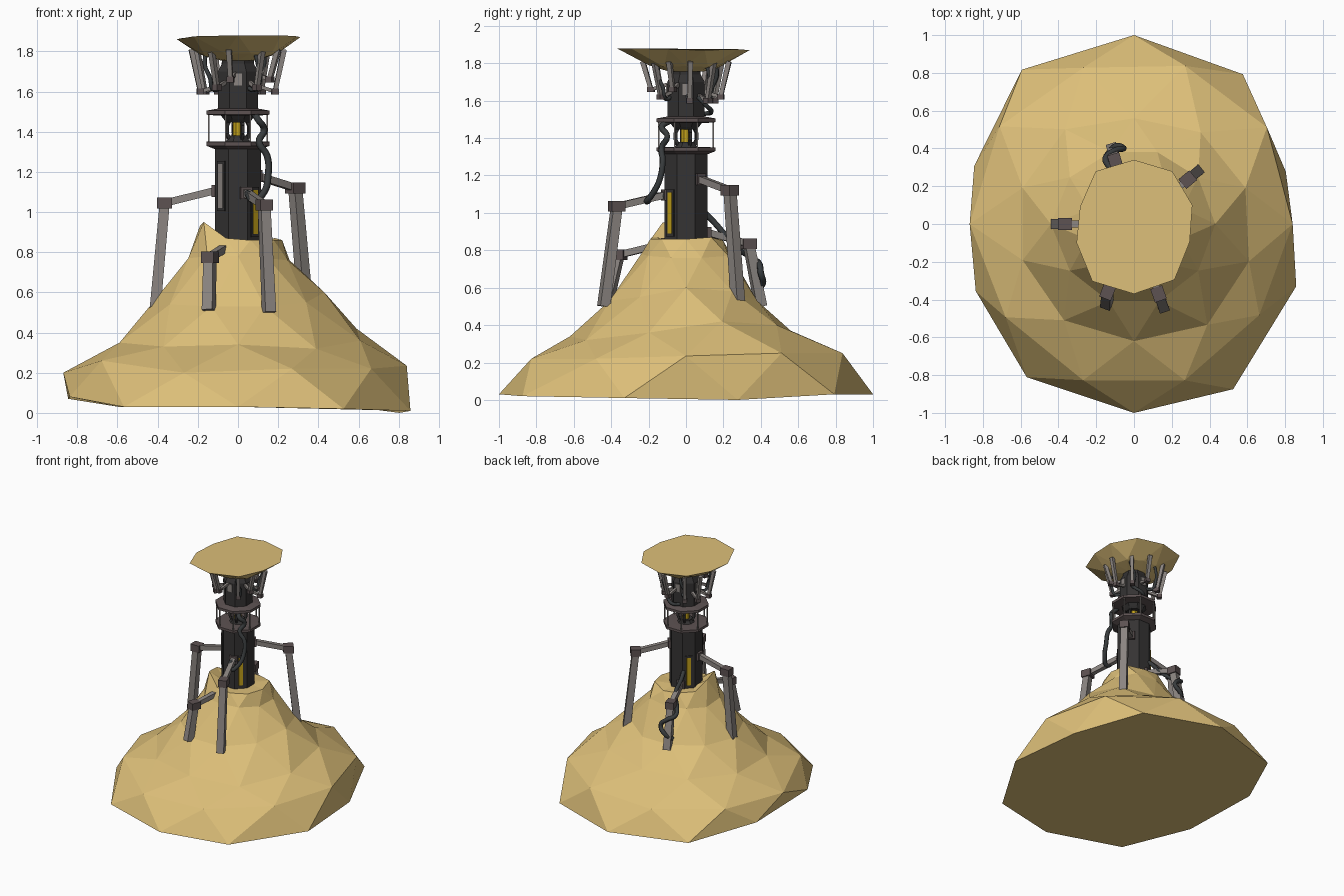
import bpy, bmesh, math, random
from mathutils import Vector, Matrix

if "Cube" in bpy.data.objects:
    bpy.data.objects.remove(bpy.data.objects["Cube"])

random.seed(4)


def mat(name, r, g, b):
    m = bpy.data.materials.new(name)
    m.diffuse_color = (r, g, b, 1)
    m.use_nodes = True
    m.node_tree.nodes["Principled BSDF"].inputs["Base Color"].default_value = m.diffuse_color
    return m


SAND = mat("sand", 0.72, 0.52, 0.19)
DARK = mat("dark_metal", 0.035, 0.033, 0.033)
BROWN = mat("brown_metal", 0.11, 0.085, 0.085)
GREY = mat("strut_metal", 0.26, 0.235, 0.22)
YELLOW = mat("yellow", 0.55, 0.36, 0.01)
HOSE = mat("rubber", 0.04, 0.045, 0.047)


def finish(name, bm, m):
    bmesh.ops.recalc_face_normals(bm, faces=bm.faces)
    me = bpy.data.meshes.new(name)
    bm.to_mesh(me)
    bm.free()
    me.materials.append(m)
    ob = bpy.data.objects.new(name, me)
    bpy.context.collection.objects.link(ob)
    return ob


def polar(deg, r, z):
    a = math.radians(deg)
    return Vector((r * math.cos(a), r * math.sin(a), z))


def staggered(name, rings, m):
    """Closed faceted shell from rings offset by half a step, joined by triangles."""
    bm = bmesh.new()
    vs = [[bm.verts.new(p) for p in ring] for ring, _ in rings]
    n = len(vs[0])
    for k in range(len(vs) - 1):
        lo, hi = vs[k], vs[k + 1]
        for i in range(n):
            j = (i + 1) % n
            if rings[k][1]:      # lower ring is the half-step one
                bm.faces.new((lo[i], hi[j], hi[i]))
                bm.faces.new((lo[i], lo[j], hi[j]))
            else:
                bm.faces.new((lo[i], lo[j], hi[i]))
                bm.faces.new((lo[j], hi[j], hi[i]))
    bm.faces.new(vs[0])
    bm.faces.new(vs[-1])
    return finish(name, bm, m)


def ring(half, radii, heights):
    off = 18 if half else 0
    return [polar(off + 36 * i, r, z) for i, (r, z) in enumerate(zip(radii, heights))], half


def lathe(name, profile, m, sides=8):
    bm = bmesh.new()
    vs = [[bm.verts.new(polar((i + .5) * 360 / sides, r, z)) for i in range(sides)] for r, z in profile]
    for a, b in zip(vs, vs[1:]):
        for i in range(sides):
            j = (i + 1) % sides
            bm.faces.new((a[i], a[j], b[j], b[i]))
    bm.faces.new(vs[0])
    bm.faces.new(vs[-1])
    return finish(name, bm, m)


def bar(name, a, b, w, m, w2=None, side=(0, 0, 1)):
    """Square bar from a to b, tapering from w to w2; side sets the roll."""
    a, b = Vector(a), Vector(b)
    d = (b - a).normalized()
    u = d.cross(Vector(side)).normalized()
    v = d.cross(u)
    bm = bmesh.new()
    ends = []
    for p, s in ((a, w / 2), (b, (w2 or w) / 2)):
        ends.append([bm.verts.new(p + u * x * s + v * y * s) for x, y in ((-1, -1), (1, -1), (1, 1), (-1, 1))])
    for i in range(4):
        j = (i + 1) % 4
        bm.faces.new((ends[0][i], ends[0][j], ends[1][j], ends[1][i]))
    bm.faces.new(ends[0])
    bm.faces.new(ends[1])
    return finish(name, bm, m)


def box(name, loc, size, deg, m):
    bm = bmesh.new()
    mx = Matrix.Translation(loc) @ Matrix.Rotation(math.radians(deg), 4, 'Z') @ Matrix.Diagonal((*size, 1))
    bmesh.ops.create_cube(bm, size=1, matrix=mx)
    return finish(name, bm, m)


def hose(name, pts, r):
    cu = bpy.data.curves.new(name, 'CURVE')
    cu.dimensions = '3D'
    cu.bevel_depth = r
    cu.bevel_resolution = 1
    cu.resolution_u = 5
    cu.use_fill_caps = True
    sp = cu.splines.new('BEZIER')
    sp.bezier_points.add(len(pts) - 1)
    for bp, p in zip(sp.bezier_points, pts):
        bp.co = p
        bp.handle_left_type = bp.handle_right_type = 'AUTO'
    cu.materials.append(HOSE)
    ob = bpy.data.objects.new(name, cu)
    bpy.context.collection.objects.link(ob)


# Sand mound: staggered ten-sided rings, starting at +x and going counter-clockwise
staggered("sand_mound", [
    ([polar(a, r, z) for a, r, z in (
        (19, .85, 0), (54, .98, .03), (90, 1, .03), (126, 1.01, .03), (160, .9, .07),
        (203, .91, .08), (235, .99, .03), (270, 1, .03), (301, 1.02, .02), (339, .92, .01))], True),
    ring(False, (.84, .87, .88, .87, .88, .87, .84, .87, .87, .82),
         (.235, .25, .25, .22, .22, .2, .26, .2, .22, .22)),
    ring(True, (.62, .6, .56, .62, .62, .62, .63, .62, .66, .64),
         (.42, .40, .37, .36, .35, .35, .33, .34, .32, .36)),
    ring(False, (.43, .42, .4, .4, .42, .44, .42, .43, .43, .42),
         (.6, .58, .53, .53, .53, .53, .54, .53, .53, .55)),
    ring(True, (.27, .28, .25, .25, .25, .26, .26, .24, .25, .26),
         (.76, .77, .76, .76, .75, .77, .78, .78, .77, .76)),
    ring(False, (.22, .23, .21, .2, .2, .19, .21, .19, .2, .22),
         (.86, .87, .85, .86, .87, .93, .95, .87, .86, .86)),
    ring(True, [.09] * 10, [.86] * 10),
], SAND)

# Sand cap on top of the tower
staggered("sand_cap", [
    ring(True, [.09] * 10, [1.755] * 10),
    ring(False, (.19, .2, .18, .19, .18, .19, .2, .21, .21, .2),
         (1.785, 1.78, 1.785, 1.78, 1.79, 1.785, 1.775, 1.79, 1.79, 1.78)),
    ring(True, (.325, .345, .34, .345, .30, .32, .375, .37, .365, .31),
         (1.87, 1.875, 1.87, 1.875, 1.865, 1.86, 1.875, 1.88, 1.88, 1.875)),
], SAND)

# Tower: lower column, lantern cage, upper column
lathe("lower_column", [(.125, .7), (.125, 1.33)], DARK)
lathe("lower_flange", [(.13, 1.315), (.17, 1.33), (.17, 1.35), (.1, 1.352)], BROWN)
lathe("upper_flange", [(.11, 1.48), (.17, 1.485), (.17, 1.505), (.11, 1.515)], BROWN)
lathe("upper_column", [(.06, 1.445), (.075, 1.46), (.108, 1.50), (.108, 1.70), (.085, 1.74), (.085, 1.77)], DARK)
lathe("lantern_base", [(.065, 1.35), (.05, 1.37), (.05, 1.38)], DARK)
lathe("lantern_light", [(.028, 1.375), (.028, 1.45)], YELLOW)
for i in range(8):
    a = 22.5 + 45 * i
    bar("cage_rod", polar(a, .158, 1.34), polar(a, .158, 1.495), .008, GREY, side=(1, 0, 0))
    if i % 2 == 0:
        p = [polar(a, r, z) for r, z in ((.045, 1.36), (.06, 1.39), (.06, 1.43), (.045, 1.46))]
        for q, s in zip(p, p[1:]):
            bar("lantern_rib", q, s, .016, DARK, side=polar(a + 90, 1, 0))

# Slot panels on the column faces
for a, z, m in ((-45, 1.0, YELLOW), (135, 1.0, YELLOW), (225, 1.13, GREY)):
    box("panel_frame", polar(a, .114, z), (.016, .055, .25), a, DARK)
    box("slot_panel", polar(a, .119, z), (.012, .032, .22), a, m)
for i in range(4):
    box("upper_vent", polar(90 * i, .1, 1.66), (.014, .04, .06), 90 * i, GREY)

# Five support legs: knee position and foot position
LEGS = [((-.365, 0, 1.045), (-.425, 0, .38)), ((.285, .235, 1.12), (.345, .285, .42)),
        ((.13, -.37, 1.035), (.155, -.44, .5)), ((-.14, -.36, .775), (-.145, -.425, .51)),
        ((-.1, .335, .835), (-.115, .4, .5))]
for knee, foot in LEGS:
    a = math.degrees(math.atan2(knee[1], knee[0]))
    tang = polar(a + 90, 1, 0)
    bar("support_leg", knee, foot, .05, GREY, .056, side=tang)
    bar("support_arm", knee, polar(a, .1, knee[2] + .065), .036, GREY)
    box("knee_block", knee, (.075, .066, .056), a, BROWN)
    box("arm_socket", polar(a, .12, knee[2] + .06), (.025, .06, .06), a, BROWN)

# Small struts holding the cap
for i in range(10):
    a = 10 + 36 * i + random.uniform(-8, 8)
    z = random.choice((1.6, 1.62, 1.66))
    r = random.uniform(.16, .195)
    tang = polar(a + 90, 1, 0)
    bar("cap_strut", polar(a, r, z), polar(a, r + .045, 1.81), .022, GREY, .026, side=tang)
    bar("cap_arm", polar(a, r, z), polar(a, .09, z + .03), .018, GREY)
    box("cap_knee", polar(a, r, z), (.036, .034, .028), a, BROWN)

# Hoses
hose("front_hose", [(.08, -.09, 1.49), (.1, -.13, 1.46), (.13, -.1, 1.41), (.105, -.13, 1.35), (.145, -.125, 1.28),
                    (.15, -.14, 1.18), (.13, -.18, 1.1), (.08, -.21, 1.06), (.05, -.17, 1.09), (.05, -.1, 1.09)], .017)
hose("back_hose", [(-.05, .1, 1.0), (-.06, .15, .95), (-.06, .22, .87), (-.12, .29, .8), (-.15, .35, .76),
                   (-.1, .39, .73), (-.055, .4, .68), (-.1, .41, .62), (-.14, .37, .58)], .017)
for a in (200, 300, 40, 110):
    hose("cap_hose", [polar(a, .09, 1.62), polar(a + 8, .14, 1.61), polar(a + 12, .165, 1.67),
                      polar(a + 4, .18, 1.73), polar(a, .17, 1.80)], .011)
hose("collar_hose", [polar(100, .1, 1.53), polar(75, .14, 1.54), polar(50, .135, 1.58), polar(40, .1, 1.62)], .013)
